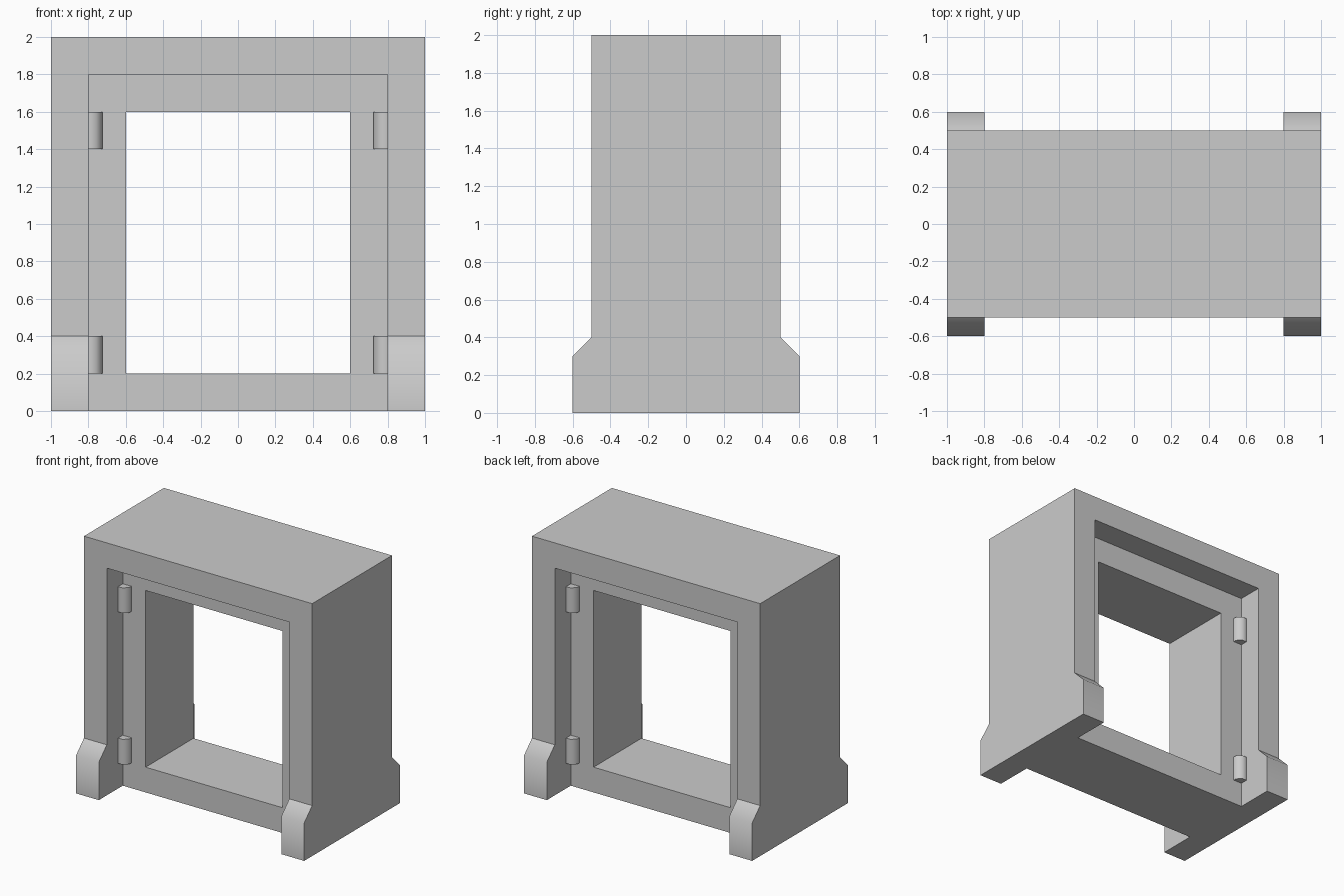
import bpy
import bmesh
from math import pi, cos, sin, radians

if "Cube" in bpy.data.objects:
    bpy.data.objects.remove(bpy.data.objects["Cube"])


def finish(name, bm, smooth=False):
    bmesh.ops.recalc_face_normals(bm, faces=bm.faces)
    mesh = bpy.data.meshes.new(name)
    bm.to_mesh(mesh)
    bm.free()
    ob = bpy.data.objects.new(name, mesh)
    bpy.context.collection.objects.link(ob)
    if smooth:
        bpy.ops.object.select_all(action='DESELECT')
        ob.select_set(True)
        bpy.context.view_layer.objects.active = ob
        bpy.ops.object.shade_smooth_by_angle(angle=radians(50))
    return ob


def prism(name, points, offset, smooth=False):
    """Extrude a closed 3D outline along an offset vector."""
    bm = bmesh.new()
    face = bm.faces.new([bm.verts.new(p) for p in points])
    ext = bmesh.ops.extrude_face_region(bm, geom=[face], use_keep_orig=True)
    verts = [v for v in ext['geom'] if isinstance(v, bmesh.types.BMVert)]
    bmesh.ops.translate(bm, verts=verts, vec=offset)
    return finish(name, bm, smooth)


def rectangle_ring(name, outer, inner, half_depth):
    """Rectangular frame; outer and inner are (half width, bottom, top)."""
    bm = bmesh.new()

    def loop(size, y):
        w, b, t = size
        return [bm.verts.new((x, y, z)) for x, z in ((-w, b), (w, b), (w, t), (-w, t))]

    loops = [loop(outer, -half_depth), loop(inner, -half_depth),
             loop(inner, half_depth), loop(outer, half_depth)]
    for k in range(4):
        a, b = loops[k], loops[(k + 1) % 4]
        for i in range(4):
            j = (i + 1) % 4
            bm.faces.new((a[i], a[j], b[j], b[i]))
    return finish(name, bm)


# Outer arch
arch = [(-1, 0), (-0.8, 0), (-0.8, 1.8), (0.8, 1.8), (0.8, 0), (1, 0), (1, 2), (-1, 2)]
prism("outer_arch", [(x, -0.5, z) for x, z in arch], (0, 1, 0))

# Recessed inner frame with the window opening
rectangle_ring("inner_frame", (0.8, 0, 1.8), (0.6, 0.2, 1.6), 0.3)

# Chamfered feet and octagonal hinge barrels, on both sides and both faces
foot = [(0.5, 0), (0.6, 0), (0.6, 0.3), (0.5, 0.4)]
radius = 0.06 / cos(pi / 8)
for sx, side in ((-1, "left"), (1, "right")):
    for sy, end in ((-1, "front"), (1, "back")):
        prism(f"foot_{end}_{side}", [(sx * 0.8, sy * y, z) for y, z in foot],
              (sx * 0.2, 0, 0), True)
        for z, level in ((0.2, "lower"), (1.4, "upper")):
            ring = [(sx * 0.785 + radius * cos(pi / 8 + i * pi / 4),
                     sy * 0.3 + radius * sin(pi / 8 + i * pi / 4), z) for i in range(8)]
            prism(f"hinge_{level}_{end}_{side}", ring, (0, 0, 0.2), True)
